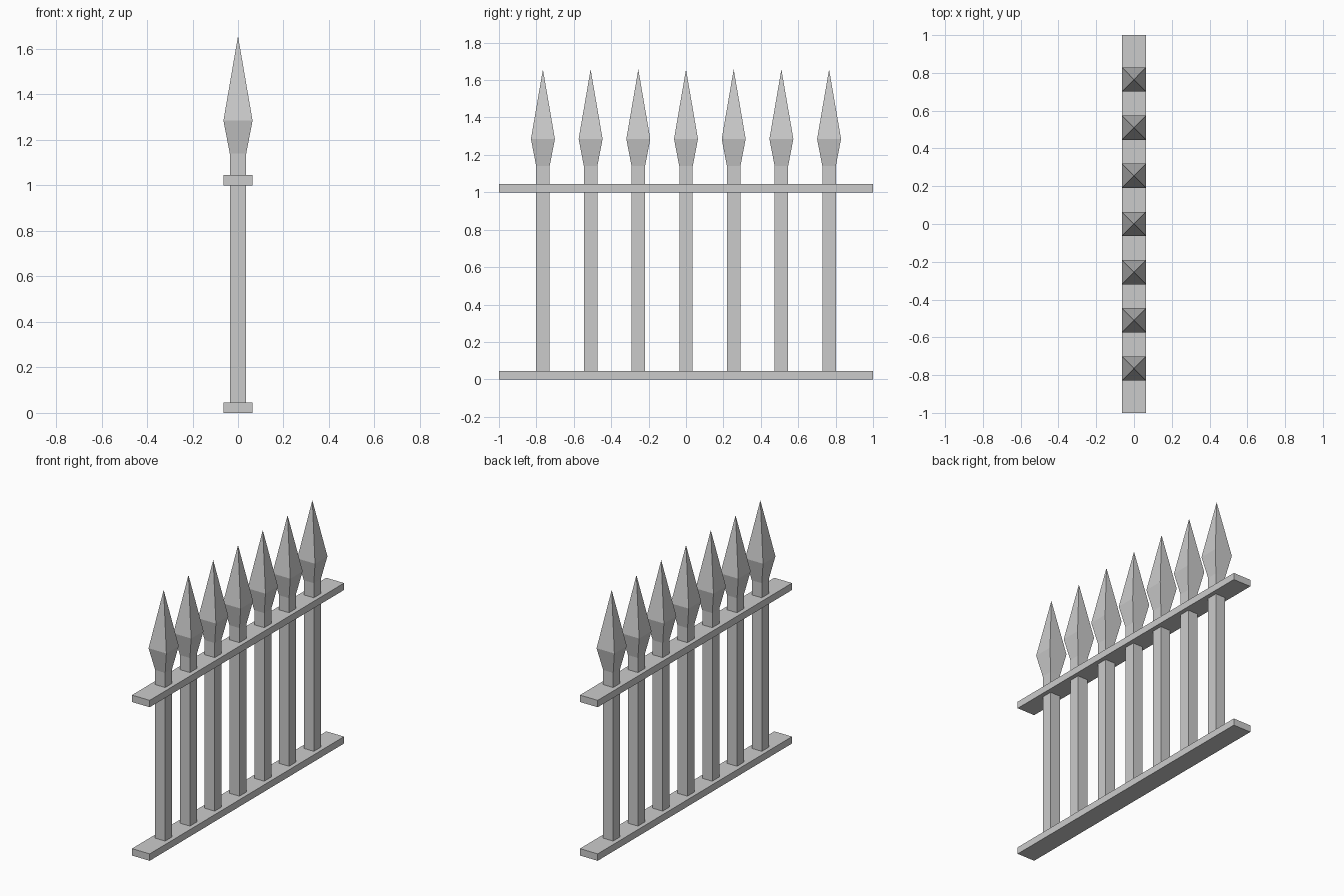
import bpy
import bmesh

cube = bpy.data.objects.get("Cube")
if cube:
    bpy.data.objects.remove(cube, do_unlink=True)

# Single metal colour
metal = bpy.data.materials.new("grey_metal")
metal.use_nodes = True
colour = (0.6, 0.6, 0.6, 1.0)
metal.diffuse_color = colour
metal.node_tree.nodes["Principled BSDF"].inputs["Base Color"].default_value = colour

RAIL_HALF, RAIL_HEIGHT = 0.064, 0.045
POST_HALF, SPIKE_HALF = 0.036, 0.064
SPACING = 0.255


def add_object(name, bm):
    bmesh.ops.recalc_face_normals(bm, faces=bm.faces)
    mesh = bpy.data.meshes.new(name)
    bm.to_mesh(mesh)
    bm.free()
    mesh.materials.append(metal)
    obj = bpy.data.objects.new(name, mesh)
    bpy.context.collection.objects.link(obj)
    return obj


def square_ring(bm, half, z):
    corners = ((-1, -1), (1, -1), (1, 1), (-1, 1))
    return [bm.verts.new((half * x, half * y, z)) for x, y in corners]


def square_loft(name, profile, tip=None):
    """Square sections joined upwards, closed by a cap or a pointed tip."""
    bm = bmesh.new()
    rings = [square_ring(bm, half, z) for half, z in profile]
    bm.faces.new(rings[0])
    for low, high in zip(rings, rings[1:]):
        for i in range(4):
            j = (i + 1) % 4
            bm.faces.new((low[i], low[j], high[j], high[i]))
    if tip is None:
        bm.faces.new(rings[-1])
    else:
        apex = bm.verts.new((0, 0, tip))
        for i in range(4):
            bm.faces.new((rings[-1][i], rings[-1][(i + 1) % 4], apex))
    return add_object(name, bm)


# Long flat rails
for name, z in (("bottom_rail", 0.0), ("top_rail", 1.0)):
    rail = square_loft(name, [(RAIL_HALF, z), (RAIL_HALF, z + RAIL_HEIGHT)])
    for v in rail.data.vertices:
        v.co.y /= RAIL_HALF

# Square pickets with spear-shaped heads
for i in range(-3, 4):
    picket = square_loft(
        f"picket_{i + 4}",
        [(POST_HALF, RAIL_HEIGHT), (POST_HALF, 1.14), (SPIKE_HALF, 1.285)],
        tip=1.657,
    )
    picket.location.y = i * SPACING
